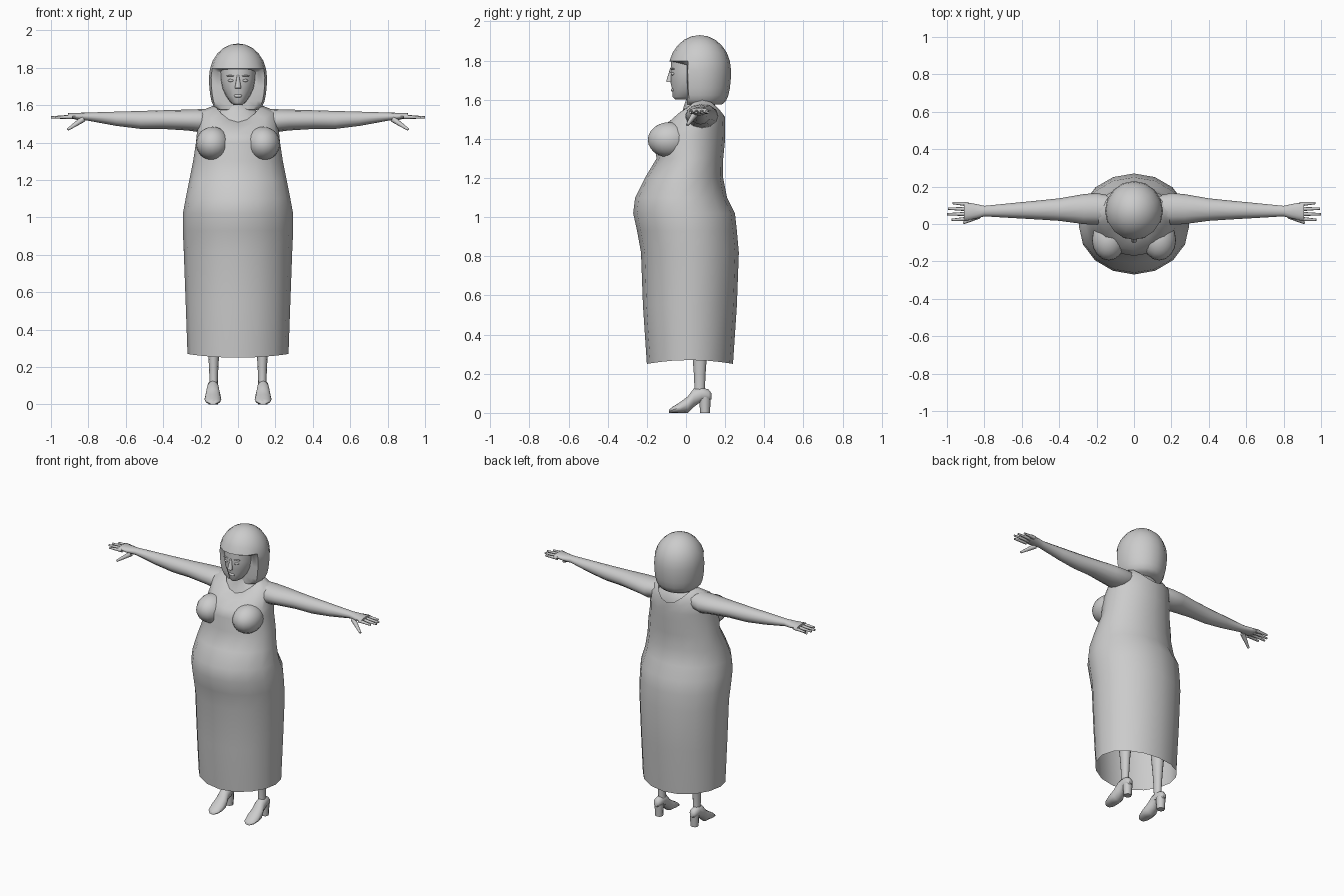
import bpy, bmesh, math
from mathutils import Vector

if "Cube" in bpy.data.objects:
    bpy.data.objects.remove(bpy.data.objects["Cube"])

GREY = (.6, .6, .6, 1)
material = bpy.data.materials.new("plain grey")
material.use_nodes = True
material.diffuse_color = GREY
material.node_tree.nodes["Principled BSDF"].inputs["Base Color"].default_value = GREY


def finish(bm, name, mirror):
    """Turn a bmesh into a smooth object, mirrored across x if it is one of a pair."""
    bmesh.ops.recalc_face_normals(bm, faces=bm.faces)
    mesh = bpy.data.meshes.new(name)
    bm.to_mesh(mesh)
    bm.free()
    mesh.materials.append(material)
    part = bpy.data.objects.new(name, mesh)
    bpy.context.collection.objects.link(part)
    bpy.ops.object.select_all(action="DESELECT")
    part.select_set(True)
    bpy.context.view_layer.objects.active = part
    bpy.ops.object.shade_smooth_by_angle(angle=math.radians(50))
    if mirror:
        part.modifiers.new("mirror", "MIRROR").use_mirror_merge = False


def loft(name, rings, place, sides=12, caps=True, mirror=False, bend=None):
    """Skin oval rings (position, middle, half width, low, high); place orders the axes."""
    bm = bmesh.new()
    loops = []
    for index, (position, middle, half, low, high) in enumerate(rings):
        loop = []
        for k in range(sides):
            turn = math.tau * k / sides
            across, along = math.sin(turn), -math.cos(turn)
            lift = bend(index, across) if bend else 0
            point = place(position + lift, middle + across * half,
                          (low + high) / 2 + along * (high - low) / 2)
            loop.append(bm.verts.new(point))
        loops.append(loop)
    for lower, upper in zip(loops, loops[1:]):
        for k in range(sides):
            after = (k + 1) % sides
            bm.faces.new((lower[k], lower[after], upper[after], upper[k]))
    if caps:
        bm.faces.new(loops[0])
        bm.faces.new(loops[-1])
    finish(bm, name, mirror)


def along_x(position, middle, other):
    return position, middle, other


def along_y(position, middle, other):
    return middle, position, other


def along_z(position, middle, other):
    return middle, other, position


def ball(name, centre, radii, mirror=False, shape=None):
    """Ellipsoid, with an optional rule that reshapes each point."""
    bm = bmesh.new()
    bmesh.ops.create_uvsphere(bm, u_segments=16, v_segments=12, radius=1)
    for vert in bm.verts:
        unit = shape(vert.co) if shape else vert.co
        vert.co = [c + r * u for c, r, u in zip(centre, radii, unit)]
    finish(bm, name, mirror)


def taper(name, start, end, wide, narrow, mirror=False):
    """Tapered rod between two points."""
    start, end = Vector(start), Vector(end)
    span = end - start
    bm = bmesh.new()
    bmesh.ops.create_cone(bm, cap_ends=True, segments=8, radius1=wide,
                          radius2=narrow, depth=span.length)
    bm.transform(span.to_track_quat("Z", "Y").to_matrix().to_4x4())
    bmesh.ops.translate(bm, verts=bm.verts, vec=(start + end) / 2)
    finish(bm, name, mirror)


# Dress: open shell with a curved hem and a scooped neckline
dress = [(.25, .27, -.2, .24), (.55, .28, -.22, .26), (.82, .29, -.23, .27),
         (.93, .295, -.25, .26), (1.02, .295, -.27, .25), (1.1, .28, -.26, .21),
         (1.2, .26, -.21, .19), (1.3, .24, -.15, .19), (1.4, .225, -.17, .2),
         (1.45, .22, -.14, .2), (1.49, .2, -.08, .2), (1.51, .125, -.03, .2)]
edge_rise = {0: .02, len(dress) - 2: .08, len(dress) - 1: .09}
loft("dress", [(z, 0, half, front, back) for z, half, front, back in dress],
     along_z, sides=16, caps=False,
     bend=lambda index, across: edge_rise.get(index, 0) * across ** 2)
ball("bust", (.135, -.085, 1.395), (.09, .11, .09), mirror=True)

# Upper body and neck
chest = [(1.4, .19, -.1, .17), (1.48, .17, -.05, .18), (1.53, .15, -.02, .17),
         (1.57, .1, -.01, .15), (1.6, .06, 0, .12), (1.7, .05, 0, .12)]
loft("chest_and_neck", [(z, 0, half, front, back) for z, half, front, back in chest],
     along_z, sides=16)

# Head and facial features
head = [(1.6, .02, -.055, .02), (1.615, .04, -.07, .05), (1.65, .066, -.07, .1),
        (1.69, .085, -.08, .12), (1.74, .095, -.08, .13), (1.8, .097, -.075, .13)]
loft("head", [(z, 0, half, front, back) for z, half, front, back in head],
     along_z, sides=16)
taper("nose", (0, -.085, 1.69), (0, -.075, 1.76), .017, .006)
ball("lips", (0, -.068, 1.65), (.022, .009, .009))
ball("eyes", (.036, -.067, 1.732), (.017, .01, .008), mirror=True)
ball("brows", (.038, -.067, 1.757), (.024, .01, .004), mirror=True)


# Hair: full fringe above, fuller below and drawn back around the face
def hair_shape(unit):
    x, y, z = unit
    if z < .1:
        radius = math.hypot(x, y)
        fuller = radius ** -.75 if radius > .01 else 1
        x, y = x * fuller, y * fuller
        if y < -.4:
            y = -.4
            z = max(z, .15) if z > -.1 else z
    return x, y, z


ball("hair", (0, .07, 1.75), (.155, .16, .18), shape=hair_shape)

# Arms, flat along the top
arm = [(.13, .07, .055), (.2, .085, .062), (.27, .08, .056), (.4, .06, .05),
       (.52, .05, .048), (.65, .04, .038), (.8, .028, .022), (.85, .04, .02),
       (.91, .05, .012)]
loft("arm", [(x, .085 - .02 * x, wide, 1.585 - .03 * x - 2 * thick, 1.585 - .03 * x)
             for x, wide, thick in arm], along_x, mirror=True)

# Fingers fan out from the palm
for index, (finger, tip) in enumerate((("first", .975), ("second", 1),
                                       ("third", .995), ("little", .97))):
    y = .028 + .026 * index
    taper(finger + "_finger", (.885, y, 1.538), (tip, y * 1.15 - .01, 1.535),
          .012, .006, mirror=True)
taper("thumb", (.83, .045, 1.525), (.91, .006, 1.47), .017, .007, mirror=True)

# Legs and heeled shoes
leg = [(.07, .026), (.12, .022), (.2, .025), (.28, .03), (.4, .04), (.55, .04), (.8, .065)]
loft("leg", [(z, .13, radius, .07 - radius * 1.2, .07 + radius * 1.2)
             for z, radius in leg], along_z, mirror=True)
shoe = [(-.087, .02, 0, .016), (-.07, .037, 0, .03), (-.03, .045, 0, .055),
        (.01, .042, 0, .085), (.04, .034, .03, .125), (.08, .03, .06, .13),
        (.115, .026, .06, .12), (.13, .014, .07, .1)]
loft("shoe", [(y, .134, half, sole, top) for y, half, sole, top in shoe],
     along_y, mirror=True)
taper("shoe_heel", (.132, .097, .08), (.132, .097, 0), .03, .025, mirror=True)
